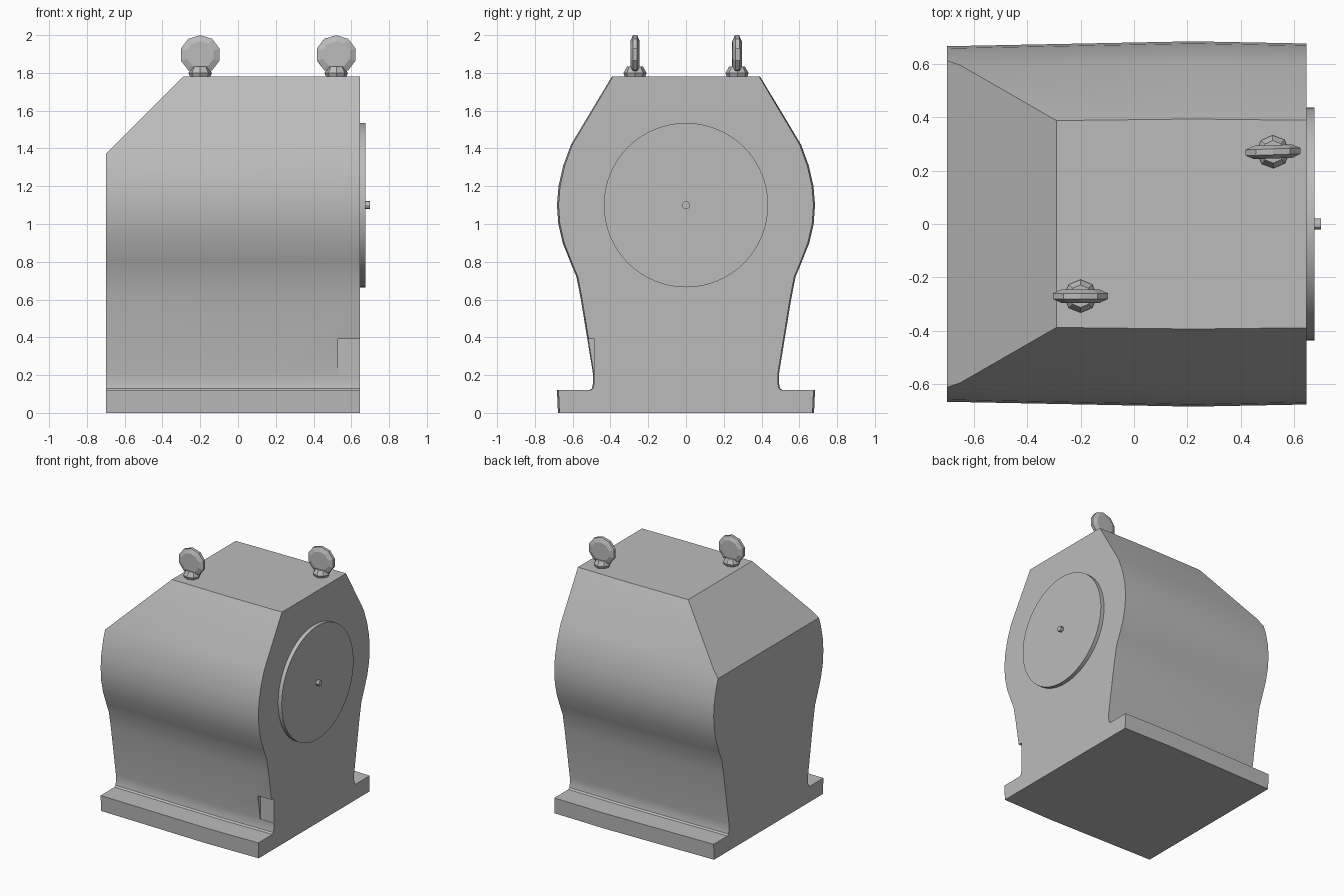
import bpy, bmesh, math
from mathutils import Vector, Matrix

old = bpy.data.objects.get("Cube")
if old:
    bpy.data.objects.remove(old, do_unlink=True)

grey = bpy.data.materials.new("machine grey")
grey.use_nodes = True
colour = (0.5, 0.5, 0.5, 1)
grey.diffuse_color = colour
grey.node_tree.nodes["Principled BSDF"].inputs["Base Color"].default_value = colour


def make_object(name, bm):
    bmesh.ops.recalc_face_normals(bm, faces=bm.faces)
    mesh = bpy.data.meshes.new(name)
    bm.to_mesh(mesh)
    bm.free()
    mesh.materials.append(grey)
    obj = bpy.data.objects.new(name, mesh)
    bpy.context.collection.objects.link(obj)
    return obj


def activate(obj):
    bpy.ops.object.select_all(action="DESELECT")
    obj.select_set(True)
    bpy.context.view_layer.objects.active = obj


def smooth(obj, degrees=30):
    activate(obj)
    bpy.ops.object.shade_smooth_by_angle(angle=math.radians(degrees))


def disc(name, x0, x1, radius, z, sides):
    bm = bmesh.new()
    place = Matrix.Translation(((x0 + x1) / 2, 0, z)) @ Matrix.Rotation(math.pi / 2, 4, "Y")
    bmesh.ops.create_cone(bm, cap_ends=True, segments=sides, radius1=radius,
                          radius2=radius, depth=x1 - x0, matrix=place)
    smooth(make_object(name, bm))


# Housing: half profile (y, z) mirrored, lofted with a slight bulge along x
half = [(0.67, 0), (0.675, 0.12), (0.505, 0.12), (0.492, 0.13), (0.486, 0.16),
        (0.487, 0.21), (0.55, 0.6), (0.573, 0.72), (0.606, 0.8), (0.645, 0.9),
        (0.668, 1.0), (0.675, 1.1), (0.667, 1.2), (0.642, 1.31), (0.602, 1.42),
        (0.388, 1.78)]
profile = half + [(-y, z) for y, z in reversed(half)]
bm = bmesh.new()
rings = [[bm.verts.new((x, y * s, z)) for y, z in profile]
         for x, s in ((-0.7, 0.985), (0.22, 1.012), (0.645, 1.0))]
for a, b in zip(rings, rings[1:]):
    for i in range(len(profile)):
        j = (i + 1) % len(profile)
        bm.faces.new((a[i], a[j], b[j], b[i]))
bm.faces.new(rings[0])
bm.faces.new(rings[-1])

# Sloping cut at the upper -x end
cut = bmesh.ops.bisect_plane(bm, geom=bm.verts[:] + bm.edges[:] + bm.faces[:], dist=1e-5,
                             plane_co=(-0.29, 0, 1.78), plane_no=Vector((-1, 0, 1)),
                             clear_outer=True)
bmesh.ops.holes_fill(bm, edges=[e for e in bm.edges if e.is_boundary], sides=0)
housing = make_object("housing", bm)

# Small notch in the lower front corner
bm = bmesh.new()
bmesh.ops.create_cube(bm, size=1, matrix=Matrix.Translation((0.63, -0.535, 0.295))
                      @ Matrix.Diagonal((0.2, 0.1, 0.19, 1)))
cutter = make_object("notch_cutter", bm)
cutter.hide_render = True
mod = housing.modifiers.new("notch", "BOOLEAN")
mod.operation = "DIFFERENCE"
mod.solver = "EXACT"
mod.object = cutter
activate(housing)
bpy.ops.object.modifier_apply(modifier="notch")
bpy.data.objects.remove(cutter, do_unlink=True)
smooth(housing)

# Round end cover with its centre pin
disc("end_cover", 0.64, 0.675, 0.435, 1.1, 64)
disc("centre_pin", 0.67, 0.7, 0.021, 1.1, 12)


# Lifting eyes: faceted lens on a small tapered collar
def lifting_eye(name, x, y, turn):
    bm = bmesh.new()
    levels = ((-0.025, 0.075), (-0.011, 0.108), (0.011, 0.108), (0.025, 0.075))
    rings = []
    for depth, radius in levels:
        rings.append([bm.verts.new((radius * math.cos(a), depth,
                                    1.897 + 0.95 * radius * math.sin(a)))
                      for a in (math.tau * (k + 0.5) / 10 for k in range(10))])
    for a, b in zip(rings, rings[1:]):
        for k in range(10):
            n = (k + 1) % 10
            bm.faces.new((a[k], a[n], b[n], b[k]))
    bm.faces.new(rings[0])
    bm.faces.new(rings[-1])
    for z, depth, r1, r2 in ((1.787, 0.024, 0.052, 0.062), (1.816, 0.034, 0.062, 0.042)):
        bmesh.ops.create_cone(bm, cap_ends=True, segments=8, radius1=r1, radius2=r2,
                              depth=depth, matrix=Matrix.Translation((0, 0, z)))
    eye = make_object(name, bm)
    eye.location = (x, y, 0)
    eye.rotation_euler.z = math.radians(turn)


lifting_eye("front_lifting_eye", -0.2, -0.27, 0)
lifting_eye("back_lifting_eye", 0.52, 0.27, 2)
